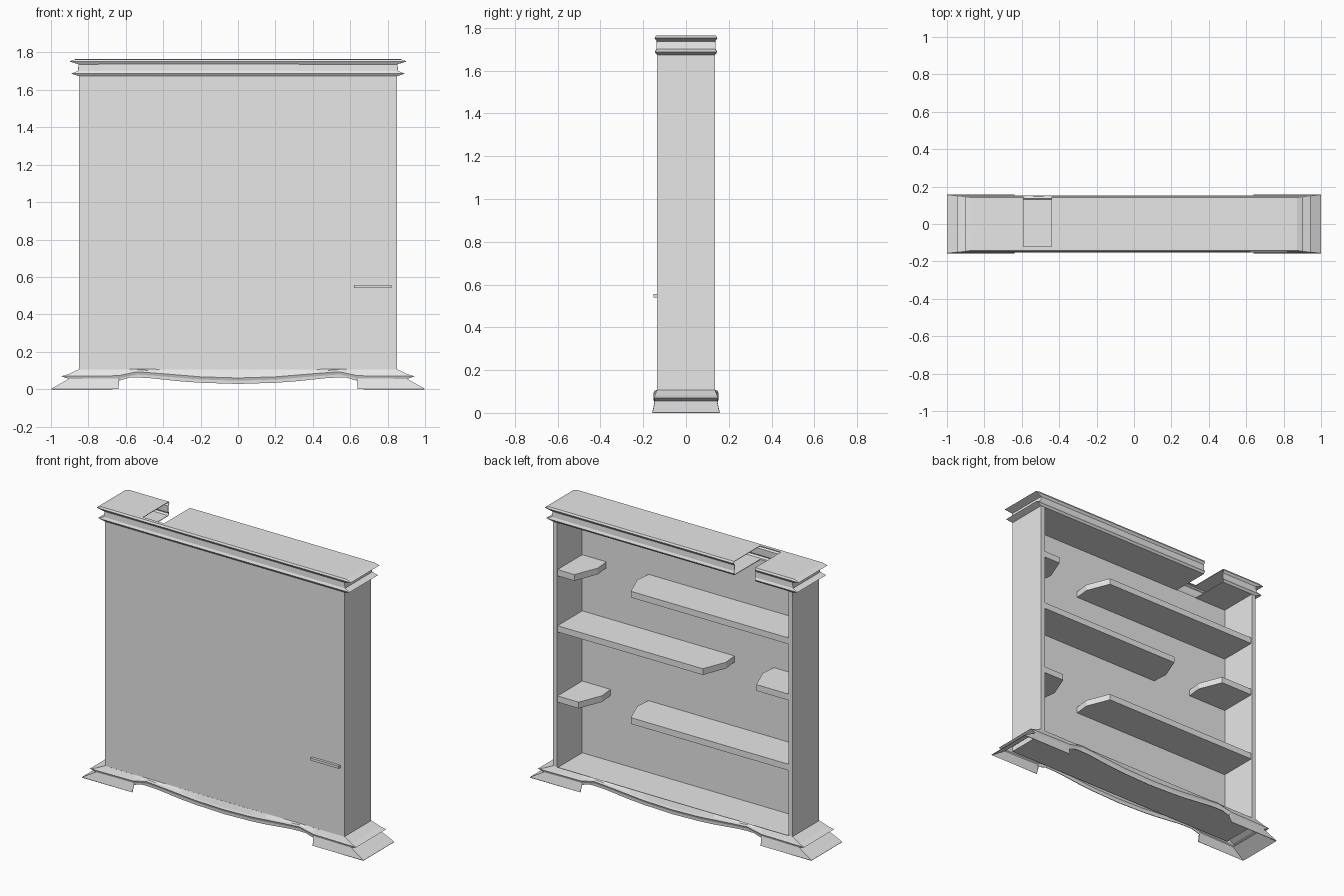
import bpy, bmesh
from mathutils import Vector

cube = bpy.data.objects.get("Cube")
if cube:
    bpy.data.objects.remove(cube, do_unlink=True)

grey = bpy.data.materials.new("light_grey")
grey.use_nodes = True
GREY = (0.8, 0.8, 0.8, 1)
grey.diffuse_color = GREY
grey.node_tree.nodes["Principled BSDF"].inputs["Base Color"].default_value = GREY


def add_object(name, bm, thickness=0):
    bmesh.ops.recalc_face_normals(bm, faces=bm.faces)
    mesh = bpy.data.meshes.new(name)
    bm.to_mesh(mesh)
    bm.free()
    mesh.materials.append(grey)
    obj = bpy.data.objects.new(name, mesh)
    bpy.context.collection.objects.link(obj)
    if thickness:
        mod = obj.modifiers.new("thickness", "SOLIDIFY")
        mod.thickness = thickness
        mod.offset = 0
    return obj


def prism(name, outline, z0, z1):
    bm = bmesh.new()
    face = bm.faces.new([bm.verts.new((x, y, z0)) for x, y in outline])
    top = bmesh.ops.extrude_face_region(bm, geom=[face])["geom"]
    bmesh.ops.translate(bm, vec=(0, 0, z1 - z0),
                        verts=[v for v in top if isinstance(v, bmesh.types.BMVert)])
    return add_object(name, bm)


def box(name, x0, x1, y0, y1, z0, z1):
    return prism(name, [(x0, y0), (x1, y0), (x1, y1), (x0, y1)], z0, z1)


def lerp(table, x):
    x = abs(x)
    for (x0, z0), (x1, z1) in zip(table, table[1:]):
        if x <= x1:
            return z0 + (z1 - z0) * (x - x0) / (x1 - x0)
    return table[-1][1]


def bridge(bm, rings):
    for low, high in zip(rings, rings[1:]):
        for i in range(len(low)):
            j = (i + 1) % len(low)
            bm.faces.new((low[i], low[j], high[j], high[i]))


# Cabinet carcass: solid front, open back
W, D, WALL = 0.85, 0.135, 0.03
FLOOR, CEILING = 0.1, 1.675
box("front_panel", -W, W, -D, -D + 0.015, 0.09, CEILING)
for side, s in (("left", 1), ("right", -1)):
    xs = sorted((s * W, s * (W - WALL)))
    box(side + "_side_panel", *xs, -D + 0.015, D, 0.09, CEILING)
box("floor_board", -W, W, -D, D, 0.07, FLOOR)

# Shelves: side they hang from, free end, top height
shelves = [
    ("upper_left_shelf", 1, 0.64, 1.37),
    ("upper_right_shelf", -1, 0.36, 1.37),
    ("middle_left_shelf", 1, -0.27, 1.01),
    ("middle_right_shelf", -1, -0.53, 1.01),
    ("lower_left_shelf", 1, 0.61, 0.56),
    ("lower_right_shelf", -1, 0.36, 0.56),
]
for name, s, end, z in shelves:
    wall, front, back = s * (W - WALL), -D + 0.015, D - 0.005
    outline = [(wall, front), (end + s * 0.01, front), (end, -0.02),
               (end + s * 0.06, back), (wall, back)]
    prism(name, outline, z - 0.04, z)

# Handle
box("handle", 0.62, 0.82, -0.152, -D, 0.54, 0.556)

# Cornice: hollow double moulding with a slot open to the back
levels = [(0.85, 0.135, 1.675), (0.89, 0.144, 1.687), (0.855, 0.137, 1.7),
          (0.85, 0.135, 1.738), (0.90, 0.145, 1.752), (0.87, 0.14, 1.762)]
bm = bmesh.new()
rings = [[bm.verts.new((sx * x, sy * y, z))
          for sx, sy in ((-1, -1), (1, -1), (1, 1), (-1, 1))] for x, y, z in levels]
bridge(bm, rings)
bm.faces.new(rings[0])
bm.faces.new(rings[-1])
SLOT = (-0.59, -0.44)
SLOT_FRONT = -0.12
bmesh.ops.recalc_face_normals(bm, faces=bm.faces)
for point, normal in (((SLOT[0], 0, 0), (1, 0, 0)), ((SLOT[1], 0, 0), (1, 0, 0)),
                      ((0, SLOT_FRONT, 0), (0, 1, 0))):
    bmesh.ops.bisect_plane(bm, geom=bm.verts[:] + bm.edges[:] + bm.faces[:],
                           plane_co=Vector(point), plane_no=Vector(normal))
gone = []
for f in bm.faces:
    c = f.calc_center_median()
    if SLOT[0] < c.x < SLOT[1] and c.y > SLOT_FRONT:
        gone.append(f)
bmesh.ops.delete(bm, geom=gone, context="FACES")
add_object("cornice", bm, 0.004)

# Base: wavy moulding and apron running into flared corner feet
edge = [(0, 0.06), (0.2, 0.066), (0.42, 0.084), (0.54, 0.093), (0.64, 0.072), (1, 0.068)]
apron = [(0, 0.028), (0.25, 0.036), (0.5, 0.062), (0.58, 0.062), (0.636, 0.045)]
FOOT = 0.64
half = [0.1, 0.2, 0.3, 0.42, 0.48, 0.54, 0.58, 0.636, FOOT]
stations = [-x for x in reversed(half)] + [0] + half


def base_ring(bm, reach, depth, height):
    front = [-reach] + stations + [reach]
    path = [(x, -1) for x in front] + [(x, 1) for x in reversed(front)]
    return [bm.verts.new((x, s * depth(x), height(x))) for x, s in path]


bm = bmesh.new()
rings = [
    base_ring(bm, 0.85, lambda x: 0.135, lambda x: 0.105),
    base_ring(bm, 0.905, lambda x: 0.145, lambda x: lerp(edge, x) + 0.01),
    base_ring(bm, 0.943, lambda x: 0.15, lambda x: lerp(edge, x)),
    base_ring(bm, 0.905, lambda x: 0.144, lambda x: lerp(edge, x) - 0.014),
    base_ring(bm, 0.998, lambda x: 0.156 if abs(x) >= FOOT else 0.143,
              lambda x: 0 if abs(x) >= FOOT else lerp(apron, x)),
]
bridge(bm, rings)
add_object("base_moulding_and_feet", bm, 0.004)
